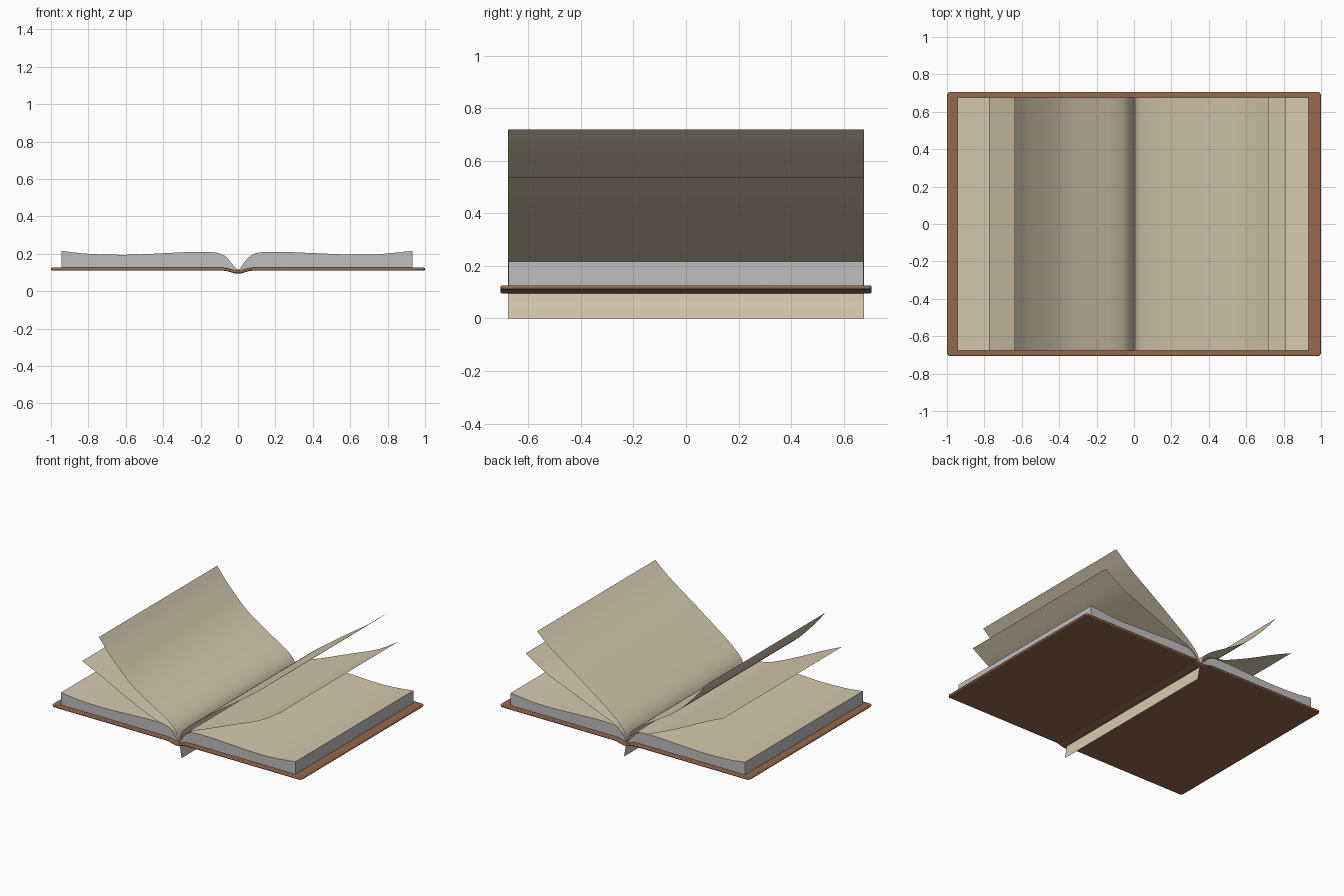
import bpy, bmesh
from mathutils import Vector

if "Cube" in bpy.data.objects:
    bpy.data.objects.remove(bpy.data.objects["Cube"])


def material(name, color):
    m = bpy.data.materials.new(name)
    m.diffuse_color = (*color, 1)
    m.use_nodes = True
    m.node_tree.nodes["Principled BSDF"].inputs["Base Color"].default_value = m.diffuse_color
    return m


PAPER = material("cream paper", (0.67, 0.59, 0.43))
EDGE = material("grey page edges", (0.52, 0.52, 0.53))
LEATHER = material("brown cover", (0.31, 0.14, 0.075))


def smooth_path(pts, steps=6):
    """Catmull-Rom curve through (x, z) points."""
    p = [Vector(q) for q in pts]
    p = [2 * p[0] - p[1]] + p + [2 * p[-1] - p[-2]]
    out = []
    for a, b, c, d in zip(p, p[1:], p[2:], p[3:]):
        for i in range(steps):
            t = i / steps
            out.append(0.5 * (2 * b + (c - a) * t + (2 * a - 5 * b + 4 * c - d) * t * t
                              + (3 * b - a - 3 * c + d) * t ** 3))
    return out + [p[-2]]


def sweep(name, path, half_y, mats, closed=False):
    """Extrude an x-z path along y, as an open sheet or a capped solid."""
    bm = bmesh.new()
    f = [bm.verts.new((p[0], -half_y, p[1])) for p in path]
    b = [bm.verts.new((p[0], half_y, p[1])) for p in path]
    n = len(path)
    for i in range(n if closed else n - 1):
        j = (i + 1) % n
        bm.faces.new((f[i], f[j], b[j], b[i]))
    if closed:
        bm.faces.new(f)
        bm.faces.new(b[::-1])
        bmesh.ops.recalc_face_normals(bm, faces=bm.faces)
    mesh = bpy.data.meshes.new(name)
    bm.to_mesh(mesh)
    bm.free()
    for m in mats:
        mesh.materials.append(m)
    ob = bpy.data.objects.new(name, mesh)
    bpy.context.collection.objects.link(ob)
    bpy.ops.object.select_all(action='DESELECT')
    ob.select_set(True)
    bpy.context.view_layer.objects.active = ob
    return ob


# Cover: one thin board with a shallow spine groove
half = [(0, 0.111), (0.02, 0.112), (0.04, 0.118), (0.06, 0.124), (0.08, 0.126), (1, 0.126)]
top = [(-x, z) for x, z in half[:0:-1]] + half
cover = sweep("cover", top + [(x, z - 0.016) for x, z in top[::-1]], 0.707, [LEATHER], True)
bm = bmesh.new()
bm.from_mesh(cover.data)
corners = [e for e in bm.edges if all(abs(v.co.x) > 0.99 for v in e.verts)
           and abs(e.verts[0].co.y - e.verts[1].co.y) < 0.01]
bmesh.ops.bevel(bm, geom=corners, offset=0.02, segments=4, profile=0.5, affect='EDGES')
bm.to_mesh(cover.data)
bm.free()
bev = cover.modifiers.new("rounded edges", 'BEVEL')
bev.width, bev.segments, bev.limit_method = 0.006, 2, 'ANGLE'
bpy.ops.object.shade_smooth_by_angle()

# Page block: wavy cream top, grey cut edges
wave = [(-0.945, 0.216), (-0.8, 0.2), (-0.6, 0.195), (-0.4, 0.203), (-0.25, 0.21),
        (-0.13, 0.208), (-0.07, 0.188), (-0.035, 0.15), (0, 0.116), (0.03, 0.15),
        (0.065, 0.188), (0.12, 0.208), (0.25, 0.21), (0.4, 0.204), (0.6, 0.196),
        (0.75, 0.198), (0.932, 0.216)]
block_path = smooth_path(wave) + [(0.932, 0.125), (0.08, 0.125), (0.04, 0.117), (0, 0.11),
                                  (-0.04, 0.117), (-0.08, 0.125), (-0.945, 0.125)]
block = sweep("page_block", block_path, 0.675, [PAPER, EDGE], True)
for face in block.data.polygons:
    face.material_index = 0 if face.normal.z > 0.1 else 1
bpy.ops.object.shade_smooth_by_angle()

# Loose pages: each rises through the spine and fans outwards
root = [(0.022, 0.0), (0.012, 0.06)]
pages = {
    "upper_left_page": [(-0.005, 0.13), (-0.035, 0.195), (-0.1, 0.25), (-0.22, 0.322),
                        (-0.4, 0.44), (-0.56, 0.6), (-0.64, 0.7)],
    "lower_left_page": [(-0.005, 0.125), (-0.03, 0.165), (-0.09, 0.205), (-0.2, 0.226),
                        (-0.4, 0.312), (-0.62, 0.42), (-0.775, 0.49)],
    "upper_right_page": [(0.006, 0.13), (0.04, 0.205), (0.14, 0.295), (0.35, 0.447),
                         (0.6, 0.62), (0.72, 0.72)],
    "lower_right_page": [(0.006, 0.125), (0.035, 0.17), (0.09, 0.213), (0.2, 0.255),
                         (0.42, 0.345), (0.65, 0.44), (0.81, 0.537)],
}
for name, pts in pages.items():
    path = smooth_path(root + pts)
    if "left" in name:
        path.reverse()
    sweep(name, path, 0.677, [PAPER])
    bpy.ops.object.shade_smooth()
